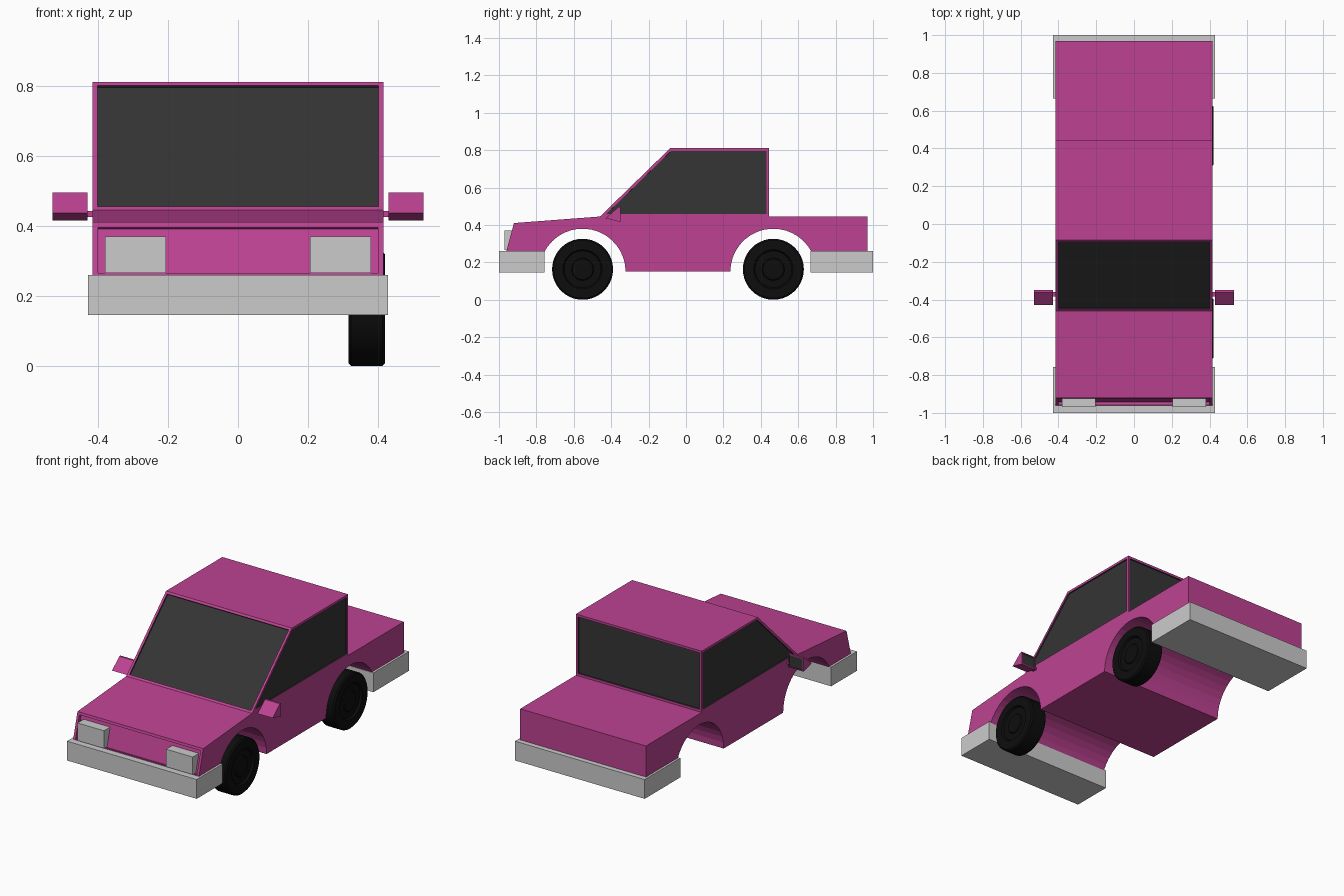
import bpy, bmesh
from math import sin, cos, pi
from mathutils import Vector

if "Cube" in bpy.data.objects:
    bpy.data.objects.remove(bpy.data.objects["Cube"])


def material(name, rgb):
    m = bpy.data.materials.new(name)
    m.diffuse_color = (*rgb, 1)
    m.use_nodes = True
    m.node_tree.nodes["Principled BSDF"].inputs["Base Color"].default_value = m.diffuse_color
    return m


PAINT = material("pink_paint", (0.51, 0.055, 0.29))
GLASS = material("dark_glass", (0.035, 0.035, 0.035))
RUBBER = material("black_rubber", (0.004, 0.004, 0.004))


def finish(name, bm, mats=()):
    mesh = bpy.data.meshes.new(name)
    bm.to_mesh(mesh)
    bm.free()
    for m in mats:
        mesh.materials.append(m)
    ob = bpy.data.objects.new(name, mesh)
    bpy.context.collection.objects.link(ob)
    return ob


def prism(profile, x0, x1):
    """Extrude a (y, z) outline from x0 to x1."""
    bm = bmesh.new()
    face = bm.faces.new([bm.verts.new((x0, y, z)) for y, z in profile])
    ext = bmesh.ops.extrude_face_region(bm, geom=[face])["geom"]
    bmesh.ops.translate(bm, vec=(x1 - x0, 0, 0),
                        verts=[v for v in ext if isinstance(v, bmesh.types.BMVert)])
    bmesh.ops.recalc_face_normals(bm, faces=bm.faces)
    bm.normal_update()
    return bm


def box(name, x, y, z, mats=()):
    outline = [(y[0], z[0]), (y[1], z[0]), (y[1], z[1]), (y[0], z[1])]
    return finish(name, prism(outline, *x), mats)


def recess(bm, test, border, depth, mat=0):
    """Inset the faces picked by test and push them inwards."""
    faces = [f for f in bm.faces if test(f)]
    bmesh.ops.inset_individual(bm, faces=faces, thickness=border, use_even_offset=True)
    for f in faces:
        f.material_index = mat
    bmesh.ops.inset_individual(bm, faces=faces, thickness=0.0005, depth=-depth)


def mirror_x(ob):
    ob.modifiers.new("mirror", "MIRROR")


def arch(cy, a0, a1, n=16):
    """Wheel arch points from angle a0 to a1."""
    return [(cy + 0.23 * cos(a0 + (a1 - a0) * i / n),
             0.15 + 0.23 * sin(a0 + (a1 - a0) * i / n)) for i in range(n + 1)]


W = 0.415
FRONT_Y, REAR_Y = -0.553, 0.467

# Lower body with full-width wheel arches and a recessed grille panel
outline = [(-0.963, 0.25), (-0.92, 0.41), (-0.46, 0.445), (0.97, 0.445), (0.97, 0.25)]
outline += arch(REAR_Y, 0.45, pi) + arch(FRONT_Y, 0, pi - 0.45)
bm = prism(outline, -W, W)
recess(bm, lambda f: f.normal.y < -0.9 and f.calc_center_median().y < -0.9, 0.015, 0.018)
finish("body", bm, [PAINT])

# Cabin with recessed windows on all four sides
bm = prism([(-0.46, 0.445), (-0.085, 0.81), (0.445, 0.81), (0.445, 0.445)], -W, W)
recess(bm, lambda f: abs(f.normal.z) < 0.9, 0.014, 0.008, 1)
finish("cabin", bm, [PAINT, GLASS])

# Bumpers
box("front_bumper", (-0.428, 0.428), (-1.0, -0.757), (0.145, 0.26))
box("rear_bumper", (-0.428, 0.428), (0.665, 1.0), (0.145, 0.26))

# Headlights
mirror_x(box("headlights", (0.205, 0.38), (-0.97, -0.91), (0.265, 0.37)))

# Door mirrors with dark glass on the back, and their stalks
bm = prism([(-0.43, 0.436), (-0.362, 0.495), (-0.35, 0.495), (-0.35, 0.415)], 0.43, 0.53)
recess(bm, lambda f: f.normal.y > 0.9, 0.006, 0.004, 1)
mirror_x(finish("door_mirrors", bm, [PAINT, GLASS]))
mirror_x(box("mirror_stalks", (0.41, 0.435), (-0.385, -0.36), (0.425, 0.442), [PAINT]))


# Wheels: lathed tyre with a stepped hub, fitted on the right side only
def wheel(name, y):
    section = [(0.315, 0), (0.315, 0.155), (0.323, 0.163), (0.412, 0.163), (0.42, 0.155),
               (0.42, 0.105), (0.408, 0.098), (0.408, 0.06), (0.414, 0.055), (0.414, 0)]
    c = Vector((0, y, 0.165))
    bm = bmesh.new()
    vs = [bm.verts.new(c + Vector((x, 0, r))) for x, r in section]
    edges = [bm.edges.new(p) for p in zip(vs, vs[1:])]
    bmesh.ops.spin(bm, geom=vs + edges, cent=c, axis=(1, 0, 0), angle=2 * pi, steps=40)
    bmesh.ops.remove_doubles(bm, verts=bm.verts, dist=0.0002)
    bmesh.ops.recalc_face_normals(bm, faces=bm.faces)
    bmesh.ops.translate(bm, verts=bm.verts, vec=(0, 0, -0.002))
    ob = finish(name, bm, [RUBBER])
    bpy.ops.object.select_all(action="DESELECT")
    ob.select_set(True)
    bpy.context.view_layer.objects.active = ob
    bpy.ops.object.shade_smooth_by_angle(angle=0.5)


wheel("front_wheel", FRONT_Y)
wheel("rear_wheel", REAR_Y)
